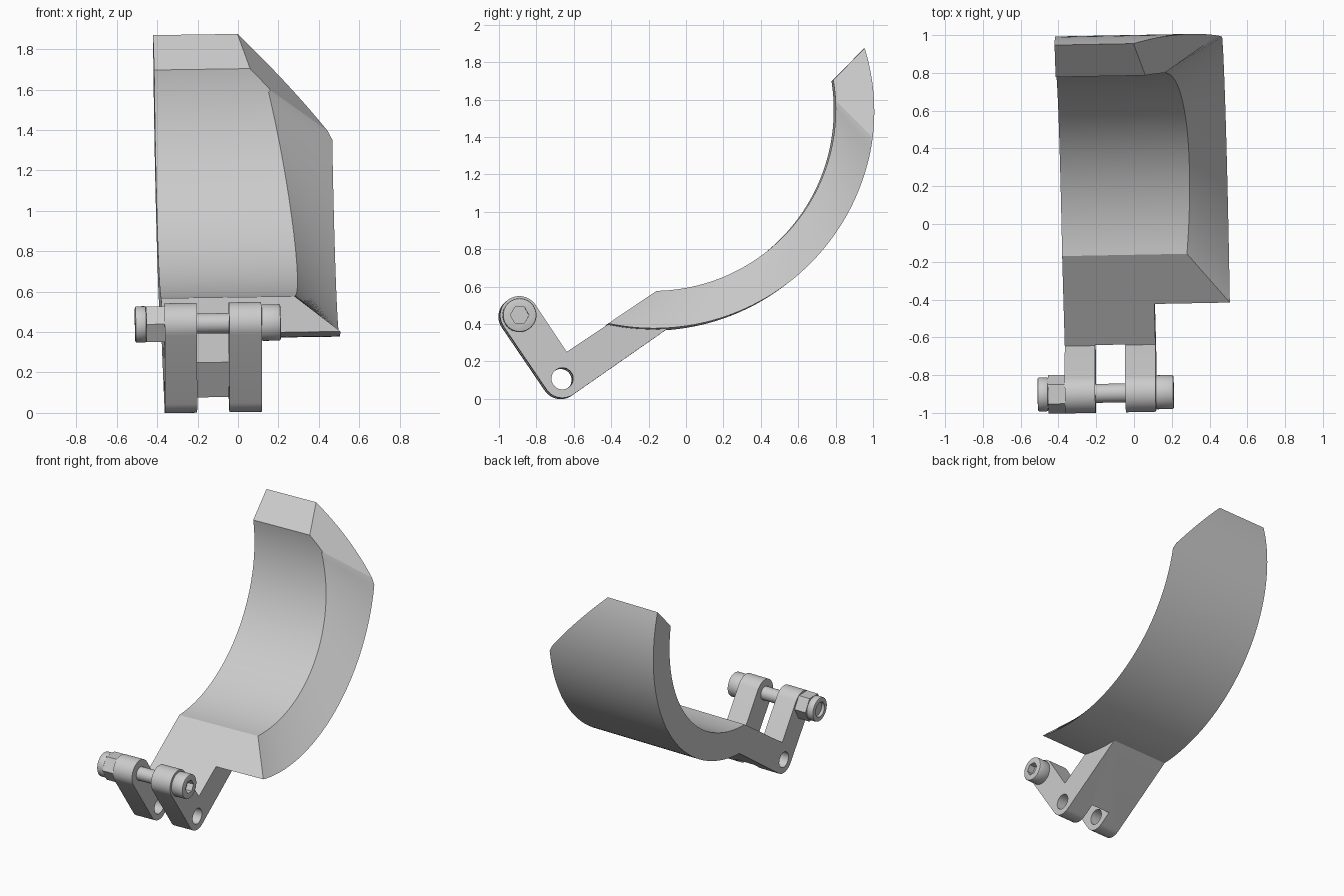
import bpy, bmesh, math
from mathutils import Matrix

cube = bpy.data.objects.get("Cube")
if cube:
    bpy.data.objects.remove(cube, do_unlink=True)

grey = bpy.data.materials.new("plain_grey")
grey.use_nodes = True
grey.diffuse_color = (0.6, 0.6, 0.6, 1)
grey.node_tree.nodes["Principled BSDF"].inputs["Base Color"].default_value = (0.6, 0.6, 0.6, 1)

# Whole model leans slightly to one side
LEAN = Matrix(((1, -0.019, -0.0147, 0), (0.019, 1, 0, 0), (0.0147, 0, 1, 0), (0, 0, 0, 1)))
LEFT, RIGHT = -0.375, 0.105      # bracket sides
PIVOT = (-0.893, 0.445)          # bolt axis (y, z)
HINGE = (-0.663, 0.107)          # lower hole axis (y, z)
CENTRE = (-0.18, 1.55)           # centre of the curved pad (y, z)


def make(name, bm):
    bmesh.ops.recalc_face_normals(bm, faces=bm.faces)
    mesh = bpy.data.meshes.new(name)
    bm.to_mesh(mesh)
    bm.free()
    mesh.materials.append(grey)
    obj = bpy.data.objects.new(name, mesh)
    bpy.context.collection.objects.link(obj)
    return obj


def arc(centre, r, a0, a1, n):
    angles = [math.radians(a0 + (a1 - a0) * i / n) for i in range(n + 1)]
    return [(centre[0] + r * math.cos(a), centre[1] + r * math.sin(a)) for a in angles]


def ring(centre, r, n):
    return arc(centre, r, 0, 360, n)[:-1]


def prism(name, points, x0, x1):
    """Extrude a (y, z) outline along x."""
    bm = bmesh.new()
    a, b = [[bm.verts.new((x, y, z)) for y, z in points] for x in (x0, x1)]
    bm.faces.new(a)
    bm.faces.new(b)
    for i in range(len(a)):
        j = (i + 1) % len(a)
        bm.faces.new((a[i], a[j], b[j], b[i]))
    return make(name, bm)


def apply_modifier(obj, kind, **settings):
    mod = obj.modifiers.new(kind.title(), kind)
    for key, value in settings.items():
        setattr(mod, key, value)
    bpy.context.view_layer.objects.active = obj
    bpy.ops.object.modifier_apply(modifier=mod.name)


def cut(obj, cutter):
    apply_modifier(obj, "BOOLEAN", operation="DIFFERENCE", solver="EXACT", object=cutter)
    bpy.data.objects.remove(cutter, do_unlink=True)


# Curved pad: four-cornered sections swept around the centre
def on_arc(r, phi):
    a = math.radians(phi)
    return CENTRE[0] + r * math.sin(a), CENTRE[1] - r * math.cos(a)


def corner_plane(y, z):
    return 0.045 + 0.545 * (y - 0.95) - 0.866 * (z - 1.87)


def pad_section(bm, outer_phi, inner_phi, top):
    outer, inner = on_arc(1.18, outer_phi), on_arc(0.977, inner_phi)
    if top:
        xo, xi = min(0.505, corner_plane(*outer)), corner_plane(*inner)
    else:
        xo, xi = 0.505, 0.309 - 3e-5 * (inner_phi - 29) ** 2
    corners = ((LEFT, outer), (LEFT, inner), (xi, inner), (xo, outer))
    return [bm.verts.new((x, *p)) for x, p in corners]


bm = bmesh.new()
sections = []
for i in range(49):
    t = i / 48
    sections.append(pad_section(bm, -12 + 92 * t, 1 + 91 * t, False))
for i in range(1, 13):
    t = i / 12
    sections.append(pad_section(bm, 80 + 26 * t, 92 + 7 * t, True))
for s, e in zip(sections, sections[1:]):
    for k in range(4):
        m = (k + 1) % 4
        bm.faces.new((s[k], s[m], e[m], e[k]))
bm.faces.new(sections[0])
bm.faces.new(sections[-1])
pad = make("curved_pad", bm)

# Bracket: bent arm with rounded ends, split into two lugs
outline = [(-0.40, 0.41), (-0.64, 0.25)]
outline += arc(PIVOT, 0.103, 34, 214, 24)
outline += arc(HINGE, 0.103, 214, 304, 14)
outline += [(-0.1, 0.374)]
bracket = prism("bracket", outline, LEFT, RIGHT)
slot = [(-0.917, 0.672), (-0.417, -0.078), (-0.8, -0.4), (-1.5, 0.3)]
cut(bracket, prism("slot_cutter", slot, -0.215, -0.055))
cut(bracket, prism("hole_cutter", ring(HINGE, 0.058, 32), -0.6, 0.4))

# Bolt and locking nut
shaft = prism("bolt_shaft", ring(PIVOT, 0.05, 32), -0.50, 0.12)
head = prism("bolt_head", ring(PIVOT, 0.09, 40), RIGHT, 0.20)
nut = prism("nut", ring(PIVOT, 0.102, 6), -0.465, LEFT)
collar = prism("nut_collar", ring(PIVOT, 0.09, 40), -0.52, -0.465)
for part in (head, collar):
    apply_modifier(part, "BEVEL", width=0.008, segments=2, limit_method="ANGLE",
                   angle_limit=math.radians(40))
cut(head, prism("socket_cutter", ring(PIVOT, 0.05, 6), 0.15, 0.3))
cut(collar, prism("collar_cutter", ring(PIVOT, 0.055, 32), -0.6, -0.4))

# Lean and shading
for obj in (pad, bracket, shaft, head, nut, collar):
    obj.data.transform(LEAN)
    bpy.ops.object.select_all(action="DESELECT")
    obj.select_set(True)
    bpy.context.view_layer.objects.active = obj
    bpy.ops.object.shade_smooth_by_angle(angle=math.radians(25))
